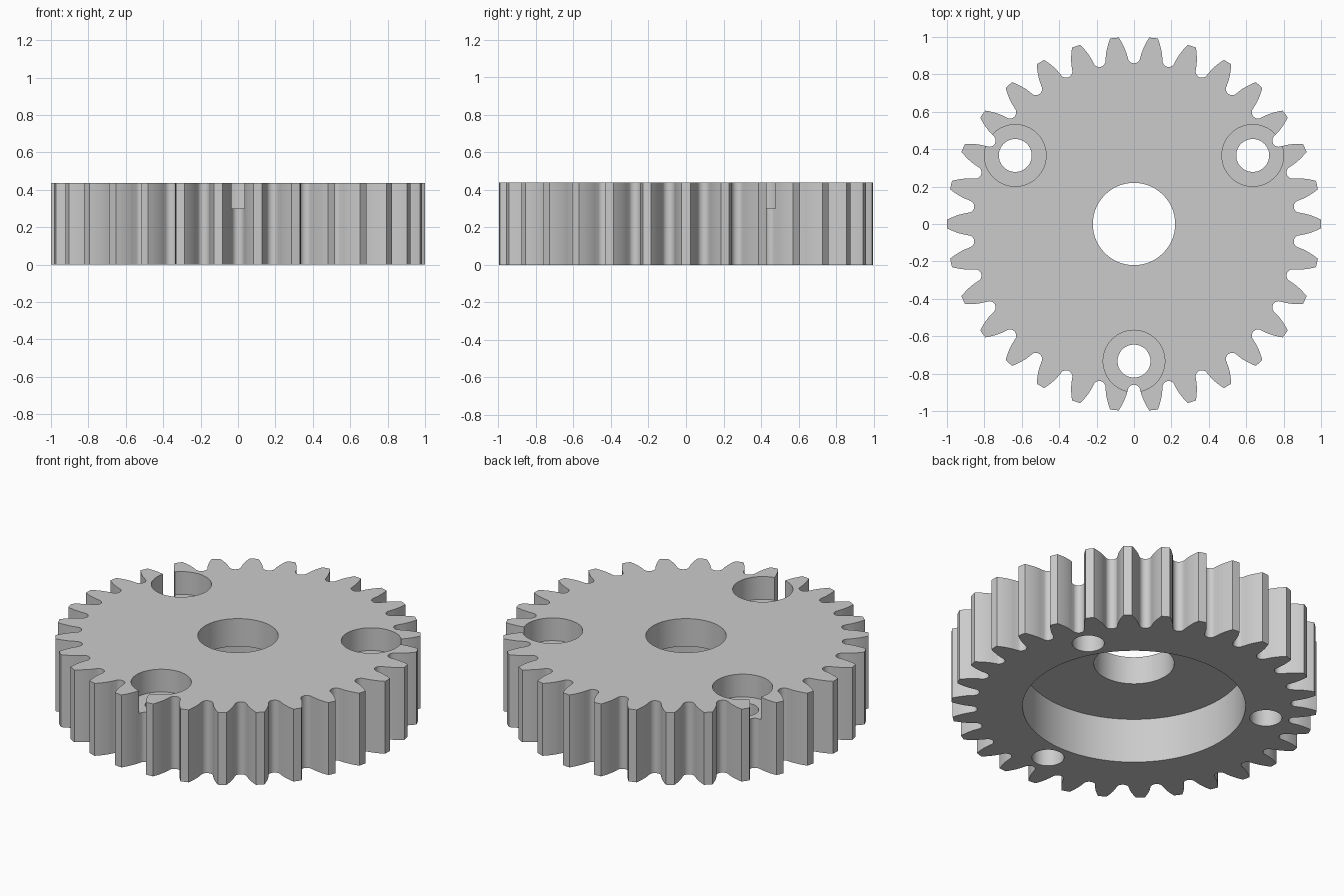
import bpy, bmesh
from math import pi, sin, cos, tan, acos, atan2, hypot, radians

if "Cube" in bpy.data.objects:
    bpy.data.objects.remove(bpy.data.objects["Cube"], do_unlink=True)

TEETH, HEIGHT = 30, 0.4375
PITCH_R, TIP_R, ROOT_R = 0.9375, 1.0, 0.859
BASE_R = PITCH_R * cos(radians(20))
STEP = 2 * pi / TEETH

grey = bpy.data.materials.new("plain grey")
grey.use_nodes = True
colour = (0.6, 0.6, 0.6, 1)
grey.diffuse_color = colour
grey.node_tree.nodes["Principled BSDF"].inputs["Base Color"].default_value = colour


def make_object(name, bm):
    bmesh.ops.recalc_face_normals(bm, faces=bm.faces)
    mesh = bpy.data.meshes.new(name)
    bm.to_mesh(mesh)
    bm.free()
    mesh.materials.append(grey)
    obj = bpy.data.objects.new(name, mesh)
    bpy.context.collection.objects.link(obj)
    return obj


def involute(a):
    return tan(a) - a


def half_angle(r):
    # Half the tooth's angular width at radius r
    return pi / (2 * TEETH) + involute(radians(20)) - involute(acos(min(1, BASE_R / r)))


def half_tooth():
    # From the middle of the root gap up one involute flank to the tip
    gap = STEP / 2 - half_angle(BASE_R)
    fillet = (BASE_R + 0.006) * sin(gap)
    centre = ROOT_R + fillet
    pts = []
    for i in range(7):
        a = i / 6 * radians(85)
        x, y = centre - fillet * cos(a), fillet * sin(a)
        pts.append((hypot(x, y), -STEP / 2 + atan2(y, x)))
    start = pts[-1][0] + 0.004
    for i in range(9):
        r = start + (TIP_R - start) * i / 8
        pts.append((r, -half_angle(r)))
    return pts


# Toothed disc
flank = half_tooth()
tooth = flank + [(TIP_R, 0)] + [(r, -a) for r, a in reversed(flank[1:])]
bm = bmesh.new()
outline = [bm.verts.new((r * cos(a + k * STEP), r * sin(a + k * STEP), 0))
           for k in range(TEETH) for r, a in tooth]
face = bm.faces.new(outline)
grown = bmesh.ops.extrude_face_region(bm, geom=[face])
bmesh.ops.translate(bm, vec=(0, 0, HEIGHT),
                    verts=[g for g in grown["geom"] if isinstance(g, bmesh.types.BMVert)])
gear = make_object("gear", bm)


def stepped_cutter(name, x, y, low_r, step_z, high_r, sides):
    # Round cutter that changes radius at step_z
    bm = bmesh.new()
    rings = []
    for r, z in ((low_r, -0.1), (low_r, step_z), (high_r, step_z), (high_r, HEIGHT + 0.1)):
        rings.append([bm.verts.new((x + r * cos(2 * pi * i / sides),
                                    y + r * sin(2 * pi * i / sides), z))
                      for i in range(sides)])
    for a, b in zip(rings, rings[1:]):
        for i in range(sides):
            j = (i + 1) % sides
            bm.faces.new((a[i], a[j], b[j], b[i]))
    bm.faces.new(rings[0])
    bm.faces.new(rings[-1])
    return make_object(name, bm)


# Underside recess with centre bore, then three counterbored screw holes
cutters = [stepped_cutter("centre_cutter", 0, 0, 0.61, 0.27, 0.22, 96)]
for n in range(3):
    a = radians(30 + 120 * n)
    cutters.append(stepped_cutter("screw_hole_cutter", 0.733 * cos(a), 0.733 * sin(a),
                                  0.088, 0.30, 0.165, 64))

bpy.context.view_layer.objects.active = gear
for cutter in cutters:
    cut = gear.modifiers.new("cut", "BOOLEAN")
    cut.operation, cut.solver, cut.object = "DIFFERENCE", "EXACT", cutter
    bpy.ops.object.modifier_apply(modifier=cut.name)
for cutter in cutters:
    bpy.data.objects.remove(cutter, do_unlink=True)

# Smooth curved walls, crisp edges
bpy.ops.object.select_all(action="DESELECT")
gear.select_set(True)
bpy.ops.object.shade_smooth_by_angle(angle=radians(30))
